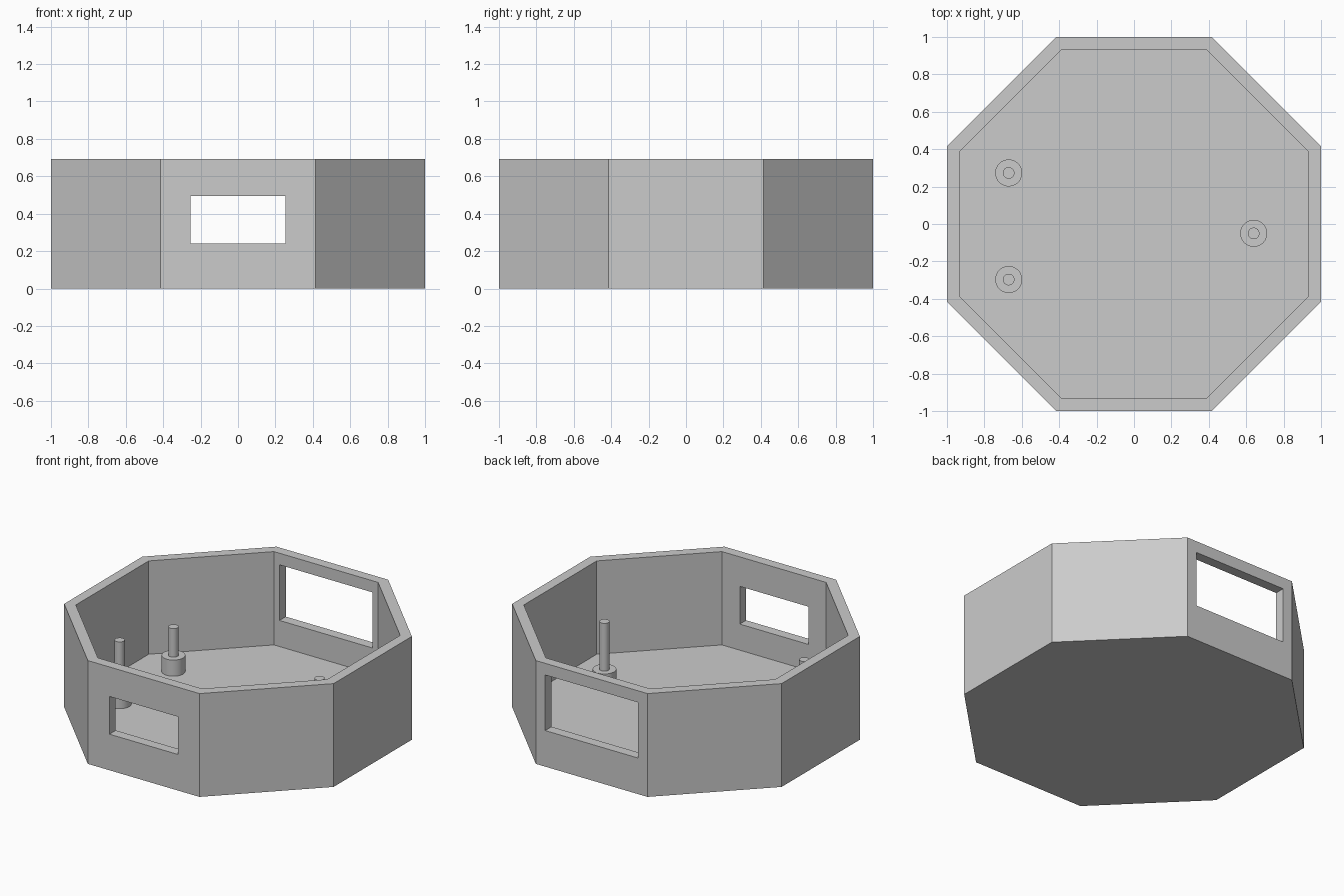
import bpy
import bmesh
import math
from mathutils import Matrix

cube = bpy.data.objects.get("Cube")
if cube:
    bpy.data.objects.remove(cube, do_unlink=True)

HEIGHT = 0.693
WALL = 0.067
FLOOR = 0.067

grey = bpy.data.materials.new("plain grey")
grey.use_nodes = True
grey.diffuse_color = (0.6, 0.6, 0.6, 1)
grey.node_tree.nodes["Principled BSDF"].inputs["Base Color"].default_value = (0.6, 0.6, 0.6, 1)


def make_object(name, bm):
    mesh = bpy.data.meshes.new(name)
    bm.to_mesh(mesh)
    bm.free()
    mesh.materials.append(grey)
    obj = bpy.data.objects.new(name, mesh)
    bpy.context.scene.collection.objects.link(obj)
    return obj


def prism(name, sides, radius, x, y, z0, z1, turn=0.0, smooth=False):
    """Upright prism between two heights."""
    bm = bmesh.new()
    place = Matrix.Translation((x, y, (z0 + z1) / 2)) @ Matrix.Rotation(turn, 4, "Z")
    bmesh.ops.create_cone(bm, cap_ends=True, segments=sides, radius1=radius,
                          radius2=radius, depth=z1 - z0, matrix=place)
    for face in bm.faces:
        face.smooth = smooth and abs(face.normal.z) < 0.5
    return make_object(name, bm)


def octagon(name, apothem, z0, z1):
    half = math.pi / 8
    return prism(name, 8, apothem / math.cos(half), 0, 0, z0, z1, half)


def window_cutter(name, y, half_width, z0, z1):
    bm = bmesh.new()
    place = (Matrix.Translation((0, y, (z0 + z1) / 2))
             @ Matrix.Diagonal((2 * half_width, 0.4, z1 - z0, 1)))
    bmesh.ops.create_cube(bm, size=1, matrix=place)
    return make_object(name, bm)


# Octagonal tray: hollowed, with a small front and a large back window
tray = octagon("octagonal_tray", 1.0, 0, HEIGHT)
cutters = [
    octagon("cavity_cutter", 1.0 - WALL, FLOOR, HEIGHT + 0.2),
    window_cutter("front_window_cutter", -1, 0.254, 0.242, 0.495),
    window_cutter("back_window_cutter", 1, 0.345, 0.242, 0.615),
]
for cutter in cutters:
    cutter.hide_render = True
    cut = tray.modifiers.new(cutter.name, "BOOLEAN")
    cut.operation = "DIFFERENCE"
    cut.solver = "EXACT"
    cut.object = cutter

graph = bpy.context.evaluated_depsgraph_get()
solid = bpy.data.meshes.new_from_object(tray.evaluated_get(graph))
tray.modifiers.clear()
tray.data = solid
for cutter in cutters:
    bpy.data.objects.remove(cutter, do_unlink=True)

# Mounting posts: a wide boss on the floor carrying a thin pin
BOSS_TOP = 0.175
posts = {
    "back_right": (-0.67, 0.273, 0.367),
    "front_right": (-0.67, -0.297, 0.495),
    "left": (0.64, -0.05, 0.495),
}
for side, (x, y, top) in posts.items():
    prism(side + "_boss", 48, 0.072, x, y, FLOOR - 0.01, BOSS_TOP, smooth=True)
    prism(side + "_pin", 32, 0.031, x, y, BOSS_TOP - 0.01, top, smooth=True)
